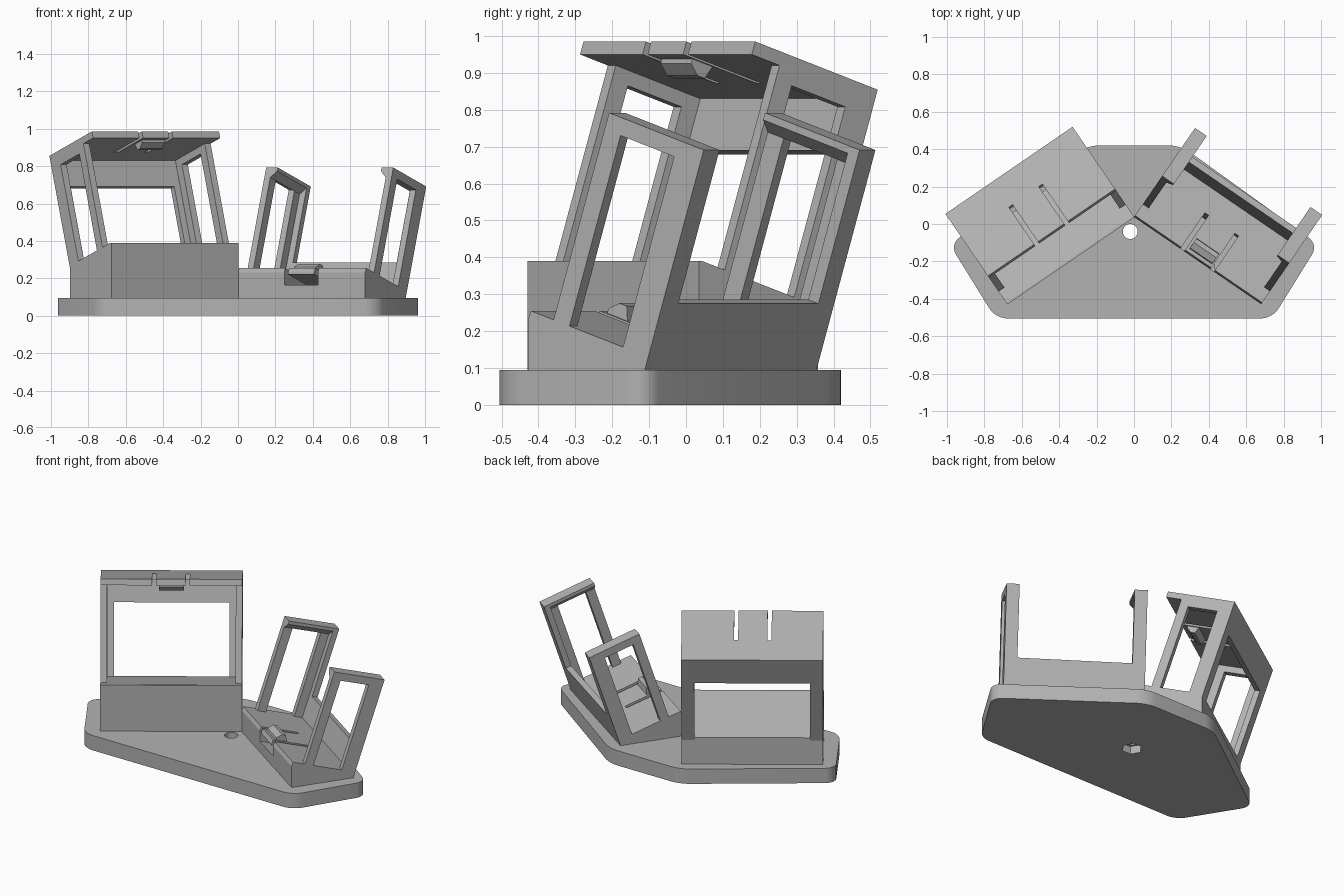
import bpy, bmesh, math
from mathutils import Vector, Matrix

if "Cube" in bpy.data.objects:
    bpy.data.objects.remove(bpy.data.objects["Cube"], do_unlink=True)

grey = bpy.data.materials.new("light_grey")
grey.use_nodes = True
grey.diffuse_color = (0.45, 0.45, 0.45, 1)
grey.node_tree.nodes["Principled BSDF"].inputs["Base Color"].default_value = grey.diffuse_color

YAW = math.radians(34.4)
TILT = math.radians(18)
WIDTH = 0.824        # outer width of a holder
WALL = 0.038         # side frame thickness
LIP = 0.076          # inward reach of the retaining lips
BASE_H = 0.095


def new_object(name, bm):
    bmesh.ops.recalc_face_normals(bm, faces=bm.faces)
    mesh = bpy.data.meshes.new(name)
    bm.to_mesh(mesh)
    bm.free()
    mesh.materials.append(grey)
    obj = bpy.data.objects.new(name, mesh)
    bpy.context.collection.objects.link(obj)
    return obj


def prism(name, pts, a, b, place):
    """Extrude a 2D profile from a to b; place maps (p, q, r) to a world point."""
    bm = bmesh.new()
    lo = [bm.verts.new(place(p, q, a)) for p, q in pts]
    hi = [bm.verts.new(place(p, q, b)) for p, q in pts]
    bm.faces.new(lo)
    bm.faces.new(hi)
    for i in range(len(pts)):
        j = (i + 1) % len(pts)
        bm.faces.new((lo[i], lo[j], hi[j], hi[i]))
    return new_object(name, bm)


def rect(p0, p1, q0, q1):
    return [(p0, q0), (p1, q0), (p1, q1), (p0, q1)]


def cut(obj, cutters):
    for c in cutters:
        mod = obj.modifiers.new("cut", "BOOLEAN")
        mod.operation = "DIFFERENCE"
        mod.solver = "EXACT"
        mod.object = c
    bpy.context.view_layer.update()
    dg = bpy.context.evaluated_depsgraph_get()
    mesh = bpy.data.meshes.new_from_object(obj.evaluated_get(dg))
    obj.modifiers.clear()
    obj.data = mesh
    for c in cutters:
        bpy.data.objects.remove(c, do_unlink=True)


class Holder:
    """Frames of reference: upright (depth, height) and leaning (s, t)."""

    def __init__(self, name, corner, yaw, floor_z):
        self.name, self.floor_z = name, floor_z
        self.origin = Vector((*corner, 0))
        rot = Matrix.Rotation(yaw, 3, "Z")
        self.u, self.v = rot @ Vector((1, 0, 0)), rot @ Vector((0, 1, 0))

    def upright(self, d, z, u):
        return self.origin + self.u * u + self.v * d + Vector((0, 0, z))

    def lean(self, s, t, u):
        d = 0.01 + s * math.cos(TILT) + t * math.sin(TILT)
        z = self.floor_z - s * math.sin(TILT) + t * math.cos(TILT)
        return self.upright(d, z, u)

    def across(self, u, t, s):
        return self.lean(s, t, u)

    def part(self, name, pts, a, b, mode="lean"):
        return prism(self.name + "_" + name, pts, a, b, getattr(self, mode))

    def slots(self, s0, t0, t1):
        return [self.part("slot_cutter", rect(s0, 0.235, t0, t1), u, u + 0.024)
                for u in (0.300, 0.494)]

    def latch(self, t0, t1):
        # Snap wedge on the flexible tab
        mid = t0 + (t1 - t0) * 0.35
        return self.part("latch_wedge",
                         [(0.02, t0), (0.09, t0), (0.075, t1), (0.05, t1), (0.02, mid)],
                         0.34, 0.486)

    def frames(self, top, lip):
        # Windowed side frames, open at the floor
        arch = [(0.078, -0.02), (0.133, -0.02), (0.133, 0.543), (0.318, 0.543),
                (0.318, -0.02), (0.405, -0.02), (0.405, top), (0.078, top)]
        for side in ("right", "left"):
            flip = (lambda u: u) if side == "right" else (lambda u: WIDTH - u)
            self.part(side + "_frame", arch, flip(0), flip(WALL))
            self.part(side + "_back_lip", rect(0.37, 0.405, -0.02, top),
                      flip(WALL), flip(LIP))
            if lip:
                # Top lip with a slanted underside
                edge = [(flip(WALL), top), (flip(LIP), top),
                        (flip(LIP), top - 0.02), (flip(WALL), top - 0.055)]
                self.part(side + "_top_lip", edge, 0.078, 0.37, "across")


# Base plate with rounded corners
outline = [(-0.74, -0.505), (0.74, -0.505), (0.985, -0.11),
           (0.25, 0.42), (-0.25, 0.42), (-0.985, -0.11)]
base = prism("base_plate", outline, 0, BASE_H, lambda x, y, z: Vector((x, y, z)))
bm = bmesh.new()
bm.from_mesh(base.data)
upright_edges = [e for e in bm.edges
                 if abs(e.verts[0].co.z - e.verts[1].co.z) > 0.05]
bmesh.ops.bevel(bm, geom=upright_edges, offset=0.06, segments=6,
                profile=0.5, affect="EDGES")
bm.to_mesh(base.data)
bm.free()


def hole(sides, radius, z0, z1):
    ring = [(-0.02 + radius * math.cos(math.tau * i / sides),
             -0.04 + radius * math.sin(math.tau * i / sides)) for i in range(sides)]
    return prism("hole_cutter", ring, z0, z1, lambda x, y, z: Vector((x, y, z)))


# Screw hole and nut recess below
cut(base, [hole(32, 0.04, -0.1, 0.2), hole(6, 0.062, -0.1, 0.05)])

# Tall holder with a roof, on the right
tall = Holder("tall_holder", (-0.677, -0.43), YAW, 0.39)
tall.part("body", [(0, BASE_H), (0, 0.39), (0.01, 0.39), (0.39, 0.267), (0.39, BASE_H)],
          0, WIDTH, "upright")
tall.frames(0.583, False)
tall.part("back_panel", rect(0.37, 0.405, 0.436, 0.583), LIP, WIDTH - LIP)
roof = tall.part("roof", rect(-0.018, 0.405, 0.583, 0.62), 0, WIDTH)
cut(roof, tall.slots(-0.1, 0.5, 0.7))
tall.latch(0.583, 0.545)

# Low open-topped holder, on the left
low = Holder("low_holder", (0, 0.037), -YAW, 0.255)
body = low.part("body", [(0, BASE_H), (0, 0.23), (0.01, 0.255), (0.395, 0.13), (0.384, BASE_H)],
                0, WIDTH, "upright")
tunnel = low.part("tunnel_cutter", rect(-0.1, 0.235, -0.09, -0.035), 0.300, 0.518)
cut(body, low.slots(-0.1, -0.06, 0.1) + [tunnel])
low.frames(0.59, True)
low.part("back_wall", rect(0.37, 0.405, -0.02, 0.152), WALL, WIDTH - WALL)
low.latch(0, 0.038)

# Round corners of the base shade smoothly, hard edges stay crisp
for o in bpy.context.selected_objects:
    o.select_set(False)
base.select_set(True)
bpy.context.view_layer.objects.active = base
bpy.ops.object.shade_smooth_by_angle(angle=math.radians(30))
